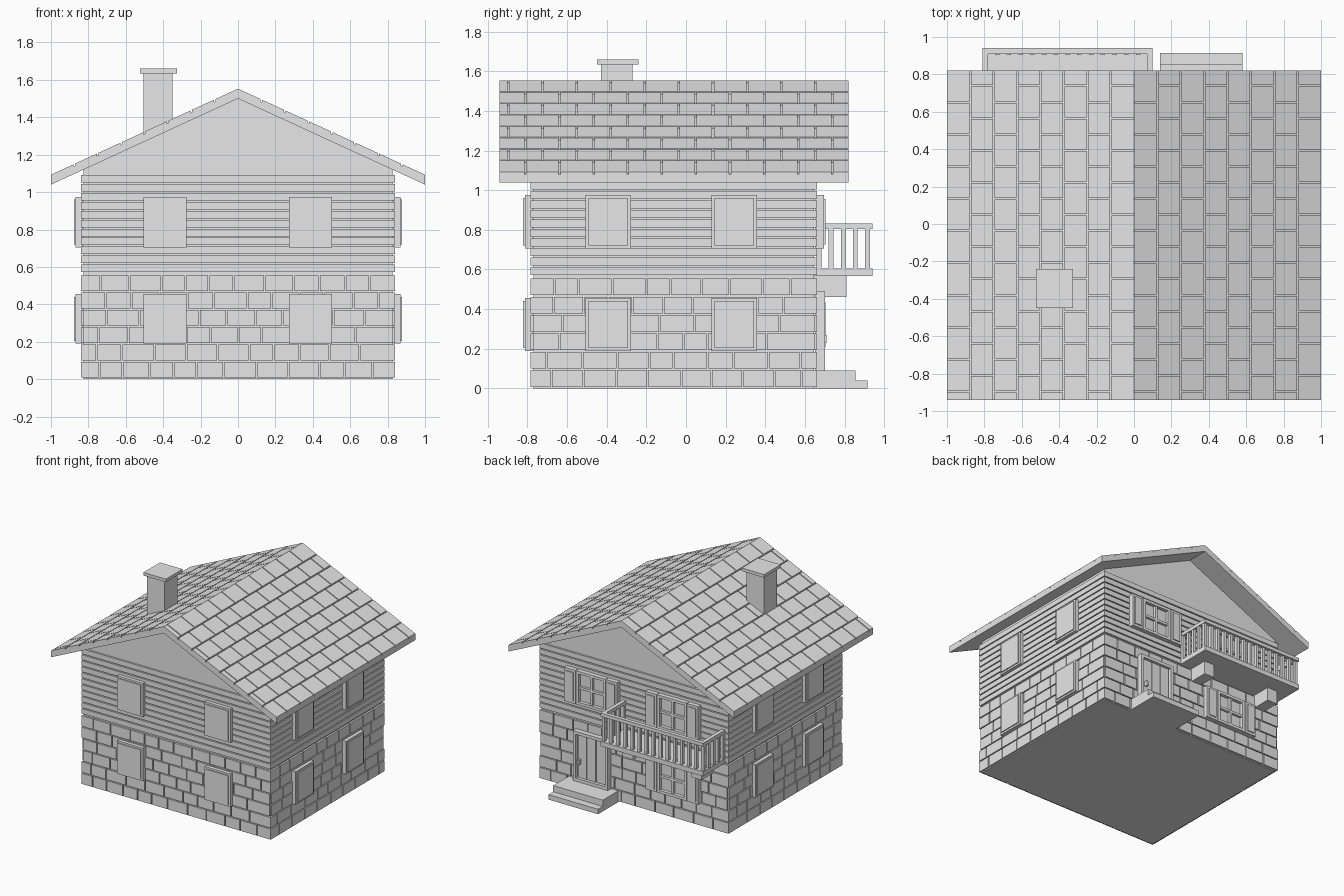
import bpy, bmesh, random
from itertools import product

if "Cube" in bpy.data.objects:
    bpy.data.objects.remove(bpy.data.objects["Cube"], do_unlink=True)
random.seed(4)

grey = bpy.data.materials.new("plain_grey")
grey.use_nodes = True
grey.diffuse_color = (0.8, 0.8, 0.8, 1)
grey.node_tree.nodes["Principled BSDF"].inputs["Base Color"].default_value = (0.8, 0.8, 0.8, 1)

# House extents, and where the roof underside runs
HX, Y0, Y1 = 0.84, -0.785, 0.66
RIDGE, SLOPE = 1.5, 0.46


def straight(x, y, z):
    return x, y, z


def on_roof(x, y, t):
    return x, y, RIDGE - SLOPE * abs(x) + t


# Each wall maps (along, outward, up) to model space
WALLS = {
    "front": (lambda u, d, z: (u, Y0 - d, z), -HX, HX),
    "back": (lambda u, d, z: (u, Y1 + d, z), -HX, HX),
    "left": (lambda u, d, z: (HX + d, u, z), Y0, Y1),
    "right": (lambda u, d, z: (-HX - d, u, z), Y0, Y1),
}


def add_box(bm, box, place):
    """box = (a0, a1, b0, b1, c0, c1), mapped by place."""
    v = [bm.verts.new(place(*p)) for p in product(box[0:2], box[2:4], box[4:6])]
    for f in ((0, 1, 3, 2), (4, 6, 7, 5), (0, 4, 5, 1),
              (2, 3, 7, 6), (0, 2, 6, 4), (1, 5, 7, 3)):
        bm.faces.new([v[i] for i in f])


def finish(name, bm):
    bmesh.ops.recalc_face_normals(bm, faces=bm.faces)
    me = bpy.data.meshes.new(name)
    bm.to_mesh(me)
    bm.free()
    me.materials.append(grey)
    ob = bpy.data.objects.new(name, me)
    bpy.context.collection.objects.link(ob)
    return ob


def boxes(name, items, place=straight):
    bm = bmesh.new()
    for b in items:
        add_box(bm, b, place)
    return finish(name, bm)


def frame(u0, u1, z0, z1, w, d0, d1):
    """Four bars around an opening."""
    return [(u0, u0 + w, d0, d1, z0, z1), (u1 - w, u1, d0, d1, z0, z1),
            (u0 + w, u1 - w, d0, d1, z0, z0 + w), (u0 + w, u1 - w, d0, d1, z1 - w, z1)]


# Wall core with gables
IN = 0.015
bm = bmesh.new()
half = HX - IN
eave = RIDGE - SLOPE * half + 0.005
profile = [(-half, 0), (half, 0), (half, eave), (0, RIDGE + 0.005), (-half, eave)]
face = bm.faces.new([bm.verts.new((x, Y0 + IN, z)) for x, z in profile])
ext = bmesh.ops.extrude_face_region(bm, geom=[face])
for v in ext["geom"]:
    if isinstance(v, bmesh.types.BMVert):
        v.co.y = Y1 - IN
finish("wall_core", bm)

# Stone blocks below, boards above
ROWS, ROW_H, GAP = 6, 0.0925, 0.008
BOARDS, BOARD_H = 11, 0.048
for wall, (place, a, b) in WALLS.items():
    stones = []
    for r in range(ROWS):
        z = 0.008 + r * ROW_H
        inset = 0.012 if r in (2, 3) else 0
        u, end = a + inset, b - inset
        length = random.uniform(0.08, 0.17)
        while u < end - 0.01:
            stop = u + length
            if end - stop < 0.07:
                stop = end + GAP
            stones.append((u, stop - GAP, -0.02, 0, z, z + ROW_H - GAP))
            u, length = stop, random.uniform(0.12, 0.18)
    boxes(wall + "_stone_blocks", stones, place)
    boards = []
    for r in range(BOARDS):
        z = 0.572 + r * BOARD_H
        boards.append((a, b, -0.02, 0, z, z + BOARD_H - GAP))
    boxes(wall + "_boards", boards, place)

# Roof slab and shingles
FRONT, BACK, STEP, TILE = -0.94, 0.82, 0.125, 0.172
slabs, tiles = [], []
for s in (-1, 1):
    slabs.append((0, s, FRONT, BACK, 0, 0.04))
    for c in range(8):
        x0 = c * STEP + (0.004 if c else 0)
        x1 = (c + 1) * STEP - (0.004 if c < 7 else 0)
        edge = BACK - (TILE / 2 if (c % 2 == 0) == (s < 0) else TILE)
        top = BACK
        while top > FRONT + 0.01:
            low = max(edge, FRONT)
            tiles.append((s * x0, s * x1, low + (GAP if low > FRONT else 0), top, 0.038, 0.053))
            top, edge = low, low - TILE
boxes("roof_slab", slabs, on_roof)
boxes("roof_shingles", tiles, on_roof)

# Chimney
boxes("chimney", [(-0.505, -0.35, -0.43, -0.27, 1.25, 1.64),
                  (-0.525, -0.325, -0.45, -0.24, 1.635, 1.66)])

# Closed shutters on the front and sides
LEVELS = ((0.19, 0.455), (0.705, 0.975))
SPOTS = {"front": (-0.39, 0.387), "left": (-0.393, 0.243), "right": (-0.393, 0.243)}
for wall, spots in SPOTS.items():
    items = []
    for u in spots:
        for z0, z1 in LEVELS:
            items.append((u - 0.115, u + 0.115, -0.01, 0.028, z0, z1))
            items.append((u - 0.1, u + 0.1, 0, 0.036, z0 + 0.015, z1 - 0.015))
    boxes(wall + "_closed_shutters", items, WALLS[wall][0])

# Paned windows with open shutters at the back
back = WALLS["back"][0]
for name, u, (z0, z1) in (("upper_left", 0.36, LEVELS[1]), ("upper_right", -0.36, LEVELS[1]),
                          ("lower_right", -0.36, LEVELS[0])):
    l, r, mid = u - 0.13, u + 0.13, (z0 + z1) / 2
    boxes(name + "_window_panes", [(l, r, -0.01, 0.008, z0, z1)], back)
    bars = frame(l, r, z0, z1, 0.022, 0, 0.035)
    bars += [(u - 0.01, u + 0.01, 0, 0.028, z0, z1), (l, r, 0, 0.027, mid - 0.01, mid + 0.01)]
    boxes(name + "_window_frame", bars, back)
    leaves = []
    for a in (l - 0.105, r + 0.005):
        leaves.append((a, a + 0.1, -0.01, 0.035, z0, z1))
        leaves.append((a + 0.018, a + 0.082, 0, 0.043, z0 + 0.02, z1 - 0.02))
    boxes(name + "_open_shutters", leaves, back)

# Door with frame, panels and handle
DL, DR, DB, DT = 0.205, 0.515, 0.09, 0.49
boxes("door_leaf", [(DL, DR, -0.01, 0.015, DB, DT)], back)
boxes("door_frame", frame(DL, DR, DB, DT, 0.025, 0, 0.04), back)
boxes("door_panels", [(a, a + 0.075, 0, 0.024, DB + 0.03, DT - 0.03)
                      for a in (DL + 0.035, DL + 0.118, DL + 0.201)], back)
boxes("door_handle", [(0.455, 0.47, 0.01, 0.05, 0.23, 0.27)], back)

# Steps
boxes("door_steps", [(0.14, 0.58, Y1 - 0.02, 0.915, 0, 0.04),
                     (0.14, 0.58, Y1 - 0.02, 0.855, 0.04, 0.09)])

# Balcony floor, brackets and railing
BL, BR, BY = -0.81, 0.1, 0.94
boxes("balcony_floor", [(BL, BR, Y1 - 0.02, BY, 0.567, 0.605)])
boxes("balcony_brackets", [(x - 0.045, x + 0.045, Y1 - 0.02, 0.81, 0.46, 0.568)
                           for x in (-0.66, -0.05)])
RW = 0.03
boxes("balcony_rail", [(BL, BR, BY - RW, BY, 0.805, 0.833),
                       (BL, BL + RW, Y1, BY - RW, 0.805, 0.833),
                       (BR - RW, BR, Y1, BY - RW, 0.805, 0.833)])
posts = []
COUNT = 15
for i in range(COUNT):
    x = BL + 0.015 + i * (BR - BL - 0.03) / (COUNT - 1)
    posts.append((x - 0.012, x + 0.012, 0.903, 0.927, 0.6, 0.81))
for x in (BL + 0.015, BR - 0.015):
    for i in range(1, 5):
        y = 0.915 - i * 0.061
        posts.append((x - 0.012, x + 0.012, y - 0.012, y + 0.012, 0.6, 0.81))
boxes("balcony_balusters", posts)
